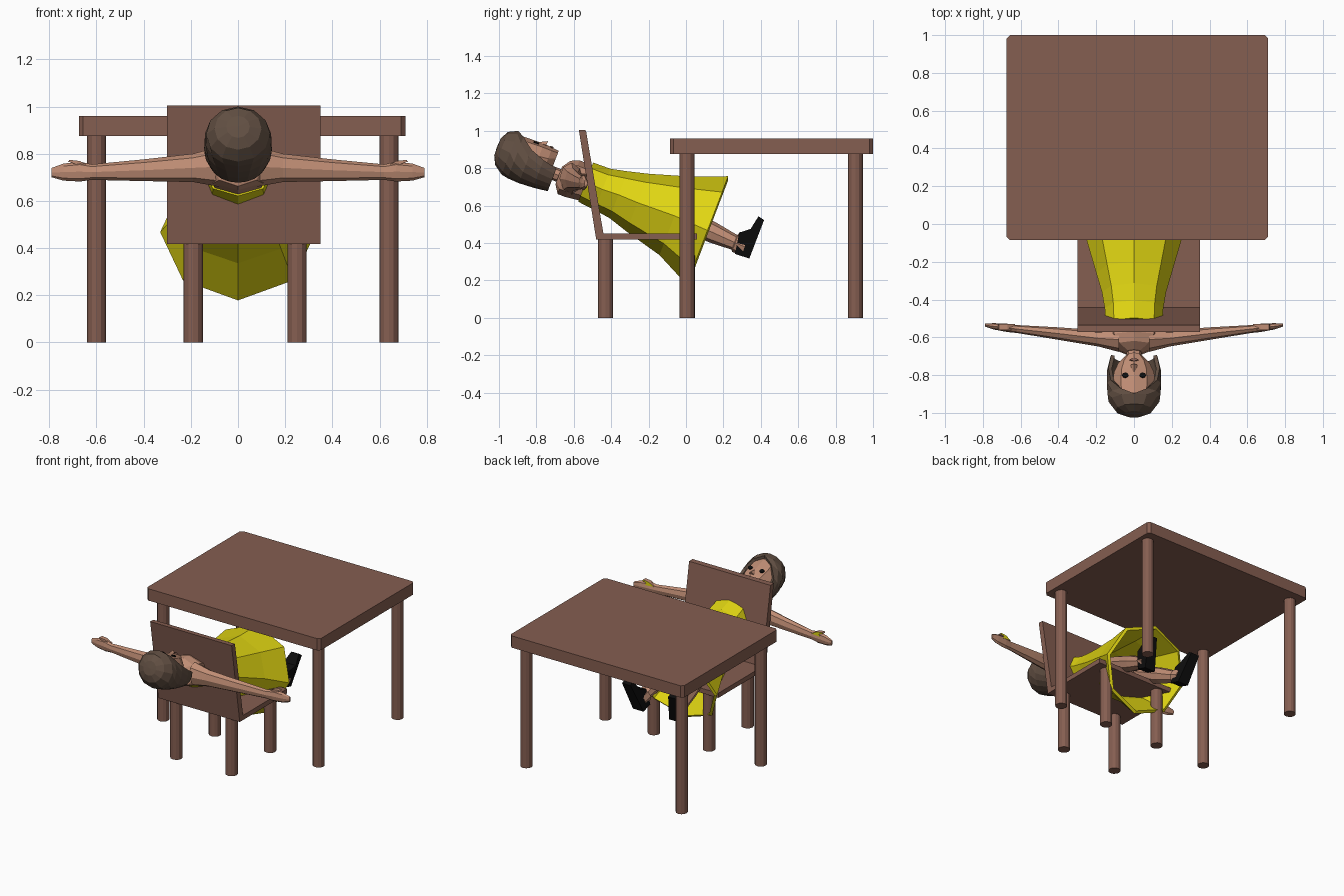
import bpy, bmesh, math
from mathutils import Vector

if "Cube" in bpy.data.objects:
    bpy.data.objects.remove(bpy.data.objects["Cube"])


def material(name, rgb):
    m = bpy.data.materials.new(name)
    m.diffuse_color = (*rgb, 1)
    m.use_nodes = True
    m.node_tree.nodes["Principled BSDF"].inputs["Base Color"].default_value = m.diffuse_color
    return m


WOOD = material("brown wood", (0.235, 0.112, 0.082))
YELLOW = material("yellow cloth", (0.74, 0.66, 0.006))
SKIN = material("skin", (0.52, 0.265, 0.175))
HAIR = material("dark brown hair", (0.12, 0.078, 0.055))
BLACK = material("black", (0.004, 0.004, 0.004))

# Reclined body frame: s runs from neck to feet, u points out of the chest
NECK = Vector((0, -0.70, 0.78))
DOWN = Vector((0, 0.934, -0.358))
FRONT = Vector((0, 0.358, 0.934))


def body(x, s, u):
    return NECK + DOWN * s + FRONT * u + Vector((x, 0, 0))


def finish(name, bm, *mats):
    bmesh.ops.recalc_face_normals(bm, faces=bm.faces)
    me = bpy.data.meshes.new(name)
    bm.to_mesh(me)
    bm.free()
    for m in mats:
        me.materials.append(m)
    ob = bpy.data.objects.new(name, me)
    bpy.context.collection.objects.link(ob)
    return ob


def loft(name, rings, mat, closed=True, caps=True):
    """Skin a list of equally long point rings."""
    bm = bmesh.new()
    rows = [[bm.verts.new(p) for p in ring] for ring in rings]
    n = len(rows[0])
    for a, b in zip(rows, rows[1:]):
        for i in range(n if closed else n - 1):
            j = (i + 1) % n
            bm.faces.new((a[i], a[j], b[j], b[i]))
    if caps:
        bm.faces.new(rows[0])
        bm.faces.new(rows[-1])
    return finish(name, bm, mat)


def body_ring(s, cu, rx, ru, cx=0, n=8):
    return [body(cx + rx * math.sin(math.tau * i / n), s, cu + ru * math.cos(math.tau * i / n))
            for i in range(n)]


def prism(name, pts, offset, mat):
    """Extrude a polygon by an offset vector."""
    pts = [Vector(p) for p in pts]
    return loft(name, [pts, [p + Vector(offset) for p in pts]], mat)


def box(name, x0, x1, y0, y1, z0, z1, mat, corner=0):
    pts = [(x0, y0, z0), (x1, y0, z0), (x1, y1, z0), (x0, y1, z0)]
    if corner:
        pts = [(x0 + corner, y0, z0), (x1 - corner, y0, z0), (x1, y0 + corner, z0), (x1, y1 - corner, z0),
               (x1 - corner, y1, z0), (x0 + corner, y1, z0), (x0, y1 - corner, z0), (x0, y0 + corner, z0)]
    return prism(name, pts, (0, 0, z1 - z0), mat)


def post(name, x, y, r, h):
    pts = [(x + r * math.cos(math.tau * i / 12), y + r * math.sin(math.tau * i / 12), 0) for i in range(12)]
    return prism(name, pts, (0, 0, h), WOOD)


def shell(ob, t):
    mod = ob.modifiers.new("thickness", "SOLIDIFY")
    mod.thickness = t
    mod.offset = -1


# Table
box("table_top", -0.675, 0.71, -0.085, 1.0, 0.875, 0.96, WOOD, 0.018)
for x in (-0.6, 0.64):
    for y in (0.005, 0.905):
        post("table_leg", x, y, 0.04, 0.88)

# Chair
box("chair_seat", -0.30, 0.35, -0.475, 0.06, 0.418, 0.452, WOOD)
prism("chair_back", [(-0.30, -0.48, 0.418), (-0.30, -0.438, 0.43), (-0.30, -0.535, 1.003), (-0.30, -0.573, 1.005)],
      (0.65, 0, 0), WOOD)
for x in (-0.19, 0.25):
    for y in (-0.43, 0.008):
        post("chair_leg", x, y, 0.041, 0.42)

# Dress: flared hollow cone with a thick hem
dress = loft("dress", [body_ring(*r) for r in (
    (0.172, 0.008, 0.15, 0.112), (0.27, 0.004, 0.155, 0.118), (0.36, 0.008, 0.17, 0.134),
    (0.47, 0.005, 0.20, 0.165), (0.68, 0.01, 0.258, 0.225), (0.872, 0, 0.33, 0.31))], YELLOW, caps=False)
shell(dress, 0.022)

# Torso, neck and head
loft("torso", [body_ring(*r) for r in (
    (0.025, -0.01, 0.05, 0.05), (0.055, -0.01, 0.11, 0.095), (0.10, 0, 0.15, 0.105),
    (0.20, 0.005, 0.135, 0.098), (0.36, 0, 0.13, 0.10), (0.5, 0, 0.14, 0.11))], SKIN)
loft("neck", [body_ring(s, -0.01, 0.04, 0.036) for s in (-0.08, 0.05)], SKIN)
loft("head", [body_ring(*r, n=10) for r in (
    (-0.30, 0.01, 0.07, 0.07), (-0.25, 0.01, 0.11, 0.105), (-0.18, 0.01, 0.118, 0.108),
    (-0.11, 0.015, 0.112, 0.105), (-0.06, 0.025, 0.088, 0.092), (-0.022, 0.05, 0.045, 0.062))], SKIN)

# Hair: bob cut, each ring opens towards the face by its own angle
rings = []
for s, cu, rx, ru, arc in ((-0.335, 0.015, 0.05, 0.05, 180), (-0.312, 0.015, 0.10, 0.095, 180),
                           (-0.262, 0.01, 0.135, 0.125, 180), (-0.225, 0.005, 0.142, 0.127, 150),
                           (-0.16, 0, 0.145, 0.125, 122), (-0.08, 0, 0.143, 0.12, 108),
                           (0.0, -0.005, 0.125, 0.105, 104)):
    angles = [math.radians(arc) * (i / 6 - 1) for i in range(13)]
    rings.append([body(rx * math.sin(a), s, cu - ru * math.cos(a)) for a in angles])
crown = [body(0, -0.338, 0.015)] * 13
hair = loft("hair", [crown] + rings, HAIR, closed=False, caps=False)
bm = bmesh.new()
bm.from_mesh(hair.data)
bmesh.ops.remove_doubles(bm, verts=bm.verts, dist=0.0005)
bmesh.ops.recalc_face_normals(bm, faces=bm.faces)
bm.to_mesh(hair.data)
bm.free()
shell(hair, 0.02)

# Face details
loft("nose", [body_ring(-0.135, 0.114, 0.008, 0.006, n=4), body_ring(-0.095, 0.118, 0.018, 0.022, n=4)], SKIN)
prism("mouth", [body(x, s, 0.113) for x, s in ((-0.025, -0.066), (0, -0.074), (0.025, -0.066), (0, -0.054))],
      FRONT * 0.009, WOOD)
for side in (-1, 1):
    prism("eye", [body(side * 0.046 + 0.017 * math.cos(math.tau * i / 8), -0.15 + 0.014 * math.sin(math.tau * i / 8), 0.106)
                  for i in range(8)], FRONT * 0.009, BLACK)

for side in (-1, 1):
    # Arm and flat hand
    rows = []
    for x, y, z, ry, rz in ((0.08, -0.612, 0.745, 0.065, 0.085), (0.19, -0.605, 0.74, 0.043, 0.06),
                            (0.40, -0.58, 0.73, 0.033, 0.046), (0.62, -0.556, 0.722, 0.021, 0.033),
                            (0.67, -0.55, 0.724, 0.022, 0.042), (0.74, -0.542, 0.722, 0.017, 0.036),
                            (0.79, -0.535, 0.72, 0.008, 0.02)):
        rows.append([Vector((side * x, y + ry * math.cos(math.tau * i / 8), z + rz * math.sin(math.tau * i / 8)))
                     for i in range(8)])
    loft("arm", rows, SKIN)

    # Thumb, with yellow on its rear faces
    thumb = prism("thumb", [(side * x, -0.56, z) for x, z in (
        (0.63, 0.745), (0.67, 0.769), (0.715, 0.774), (0.72, 0.766), (0.69, 0.757), (0.70, 0.74))],
        (0, 0.03, 0), SKIN)
    thumb.data.materials.append(YELLOW)
    for f in thumb.data.polygons:
        f.material_index = int(f.normal.y > 0.5)

    # Leg
    loft("leg", [body_ring(s, u, r, r, side * x) for s, u, r, x in (
        (0.40, 0, 0.075, 0.07), (0.72, 0.01, 0.06, 0.105), (0.90, 0.0, 0.056, 0.128),
        (1.03, -0.008, 0.042, 0.145), (1.035, -0.008, 0.052, 0.146), (1.09, -0.01, 0.05, 0.152))], SKIN)

    # Shoe: side profile with the toe up and turned slightly out
    profile = ((1.055, -0.065), (1.135, -0.06), (1.135, 0.16), (1.10, 0.168), (1.085, 0.09), (1.035, 0.05))
    half = (0.042, 0.042, 0.034, 0.03, 0.05, 0.045)
    loft("shoe", [[body(side * (0.155 + 0.18 * u) + k * w, s, u) for (s, u), w in zip(profile, half)]
                  for k in (-1, -0.6, 0.6, 1)], BLACK)
